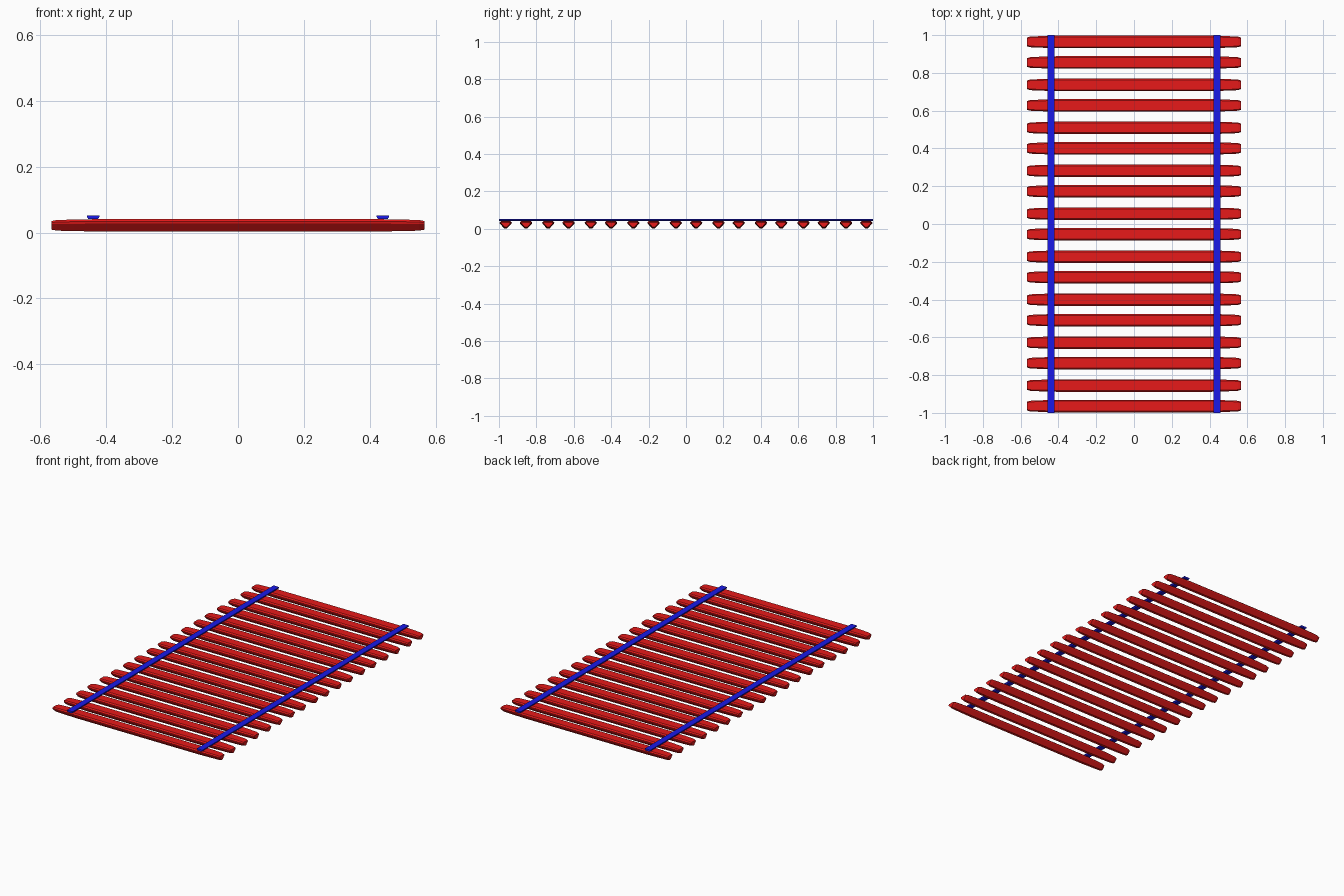
import bpy, bmesh

if "Cube" in bpy.data.objects:
    bpy.data.objects.remove(bpy.data.objects["Cube"])


def material(name, color):
    m = bpy.data.materials.new(name)
    m.diffuse_color = (*color, 1)
    m.use_nodes = True
    m.node_tree.nodes["Principled BSDF"].inputs["Base Color"].default_value = m.diffuse_color
    return m


def loft(name, sections, mat):
    """Solid through a list of matching closed loops."""
    bm = bmesh.new()
    rings = [[bm.verts.new(p) for p in s] for s in sections]
    n = len(rings[0])
    for a, b in zip(rings, rings[1:]):
        for i in range(n):
            j = (i + 1) % n
            bm.faces.new((a[i], a[j], b[j], b[i]))
    bm.faces.new(rings[0])
    bm.faces.new(rings[-1])
    bmesh.ops.recalc_face_normals(bm, faces=bm.faces)
    me = bpy.data.meshes.new(name)
    bm.to_mesh(me)
    bm.free()
    me.materials.append(mat)
    ob = bpy.data.objects.new(name, me)
    bpy.context.collection.objects.link(ob)
    return ob


red = material("sleeper_red", (0.8, 0.01, 0.01))
blue = material("rail_blue", (0.01, 0.01, 0.8))

# Sleeper: flat-topped log with V-shaped underside, tapering at the ends
profile = [(-0.026, 0.041), (0.026, 0.041), (0.033, 0.034), (0.031, 0.027),
           (0.008, 0.003), (-0.008, 0.003), (-0.031, 0.027), (-0.033, 0.034)]
stations = [(-0.567, 0.68), (-0.55, 0.85), (-0.5, 0.92), (-0.41, 1.0),
            (0.41, 1.0), (0.5, 0.92), (0.55, 0.85), (0.567, 0.68)]
mid = 0.022
for i in range(9):
    for k, y0 in enumerate((-0.964, -0.855)):
        y = (y0 + 0.2274 * i) if k == 0 else (0.964 - 0.2274 * i)
        loft("sleeper", [[(x, y + py * s, mid + (pz - mid) * s) for py, pz in profile]
                         for x, s in stations], red)

# Rails: thin strips with a wider top, running the full length
for side in (-1, 1):
    section = [(-0.014, 0.041), (0.014, 0.041), (0.019, 0.047),
               (0.019, 0.052), (-0.019, 0.052), (-0.019, 0.047)]
    loft("rail", [[(side * 0.44 + px, y, z) for px, z in section]
                  for y in (-1, 1)], blue)
